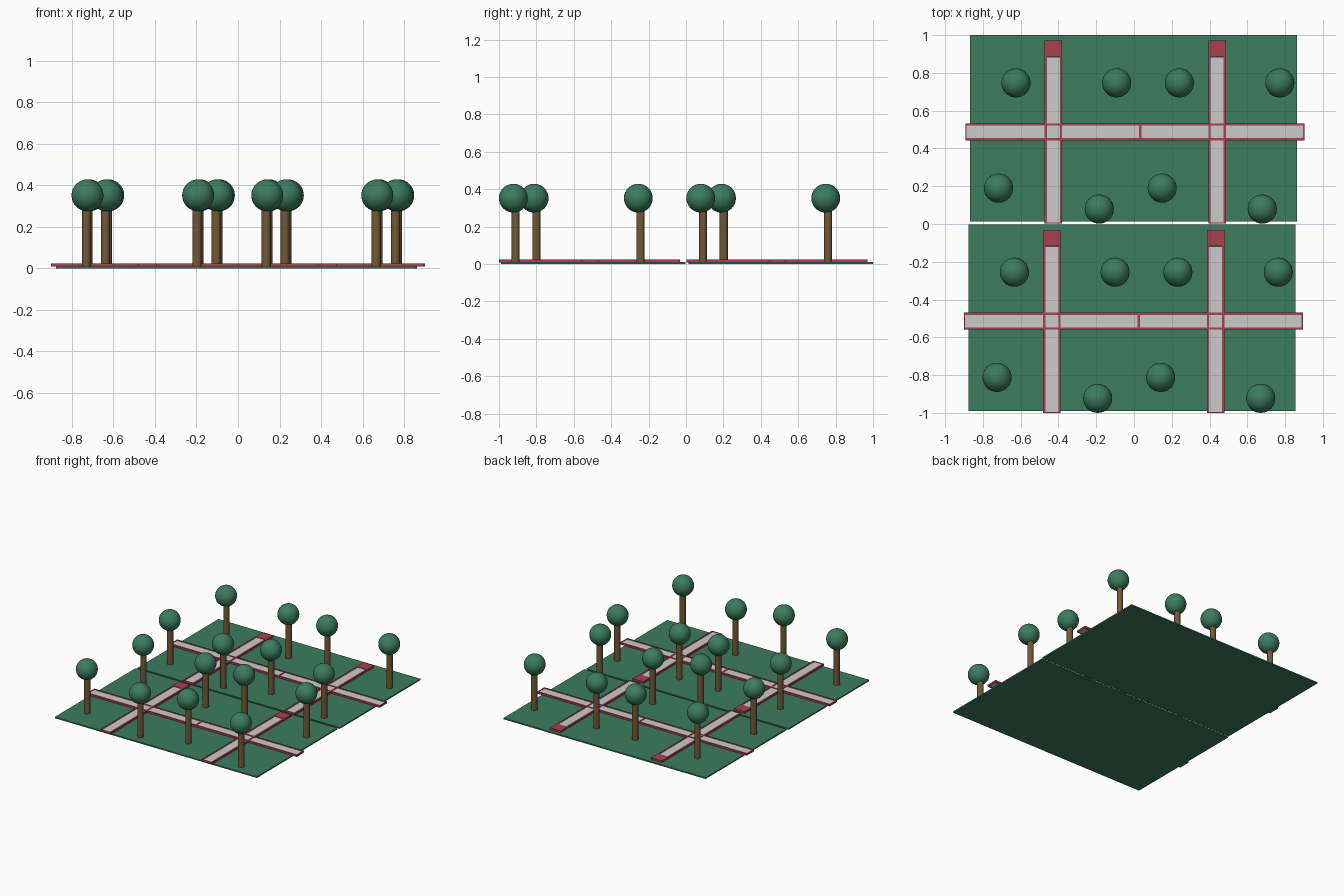
import bpy

if "Cube" in bpy.data.objects:
    bpy.data.objects.remove(bpy.data.objects["Cube"])


def material(name, color):
    m = bpy.data.materials.new(name)
    m.diffuse_color = (*color, 1)
    m.use_nodes = True
    m.node_tree.nodes["Principled BSDF"].inputs["Base Color"].default_value = m.diffuse_color
    return m


GRASS = material("grass_green", (0.045, 0.20, 0.115))
LEAF = material("leaf_green", (0.045, 0.20, 0.115))
BARK = material("bark_brown", (0.17, 0.10, 0.04))
CURB = material("curb_red", (0.40, 0.05, 0.08))


def finish(name, mat):
    ob = bpy.context.object
    ob.name = name
    if mat:
        ob.data.materials.append(mat)
    return ob


def box(name, x0, x1, y0, y1, z0, z1, mat=None):
    bpy.ops.mesh.primitive_cube_add(
        size=1, location=((x0 + x1) / 2, (y0 + y1) / 2, (z0 + z1) / 2))
    ob = finish(name, mat)
    ob.scale = (x1 - x0, y1 - y0, z1 - z0)
    bpy.ops.object.transform_apply(location=False, rotation=False, scale=True)
    return ob


PLATE, PAVE, RIM, T = 0.010, 0.021, 0.024, 0.012


def road(name, x0, x1, y0, y1):
    """Grey paving framed by a slightly raised red curb."""
    box(name + "_paving", x0 + 0.002, x1 - 0.002, y0 + 0.002, y1 - 0.002, PLATE, PAVE)
    if x1 - x0 > y1 - y0:
        sides, ends = (y0, y1), (x0, x1)
        for i, s in enumerate((sides[0], sides[1] - T)):
            box(f"{name}_curb_{i}", x0, x1, s, s + T, 0.009, RIM, CURB)
        for i, e in enumerate((ends[0], ends[1] - 0.006)):
            box(f"{name}_end_curb_{i}", e, e + 0.006, y0 + T, y1 - T, 0.009, RIM, CURB)
    else:
        for i, s in enumerate((x0, x1 - T)):
            box(f"{name}_curb_{i}", s, s + T, y0, y1, 0.009, RIM, CURB)
        box(name + "_end_curb", x0 + T, x1 - T, y0, y0 + 0.006, 0.009, RIM, CURB)


def tree(x, y):
    bpy.ops.mesh.primitive_cylinder_add(
        vertices=24, radius=0.022, depth=0.295, location=(x - 0.005, y + 0.012, 0.1525))
    finish("tree_trunk", BARK)
    bpy.ops.object.shade_smooth_by_angle()
    bpy.ops.mesh.primitive_uv_sphere_add(
        segments=32, ring_count=16, radius=0.077, location=(x, y, 0.352))
    finish("tree_crown", LEAF)
    bpy.ops.object.shade_smooth()


TREES = [(-0.625, 0.747), (-0.092, 0.747), (0.24, 0.747), (0.772, 0.747),
         (-0.717, 0.19), (-0.184, 0.079), (0.149, 0.19), (0.679, 0.079)]

# Two identical park blocks, the front one shifted slightly sideways
for dx, dy in ((0, 0), (-0.008, -1.002)):
    box("grass_plate", -0.868 + dx, 0.862 + dx, 0.013 + dy, 1.0 + dy, 0, PLATE, GRASS)

    # Cross road in two halves
    road("cross_road_left", -0.893 + dx, 0.033 + dx, 0.443 + dy, 0.533 + dy)
    road("cross_road_right", 0.033 + dx, 0.902 + dx, 0.443 + dy, 0.533 + dy)

    # Long roads with a solid red cap at the back end
    for x0 in (-0.473, 0.394):
        road("long_road", x0 + dx, x0 + 0.092 + dx, 0.002 + dy, 0.886 + dy)
        box("road_cap", x0 + dx, x0 + 0.092 + dx, 0.886 + dy, 0.971 + dy, 0.009, RIM, CURB)

    for x, y in TREES:
        tree(x + dx, y + dy)
